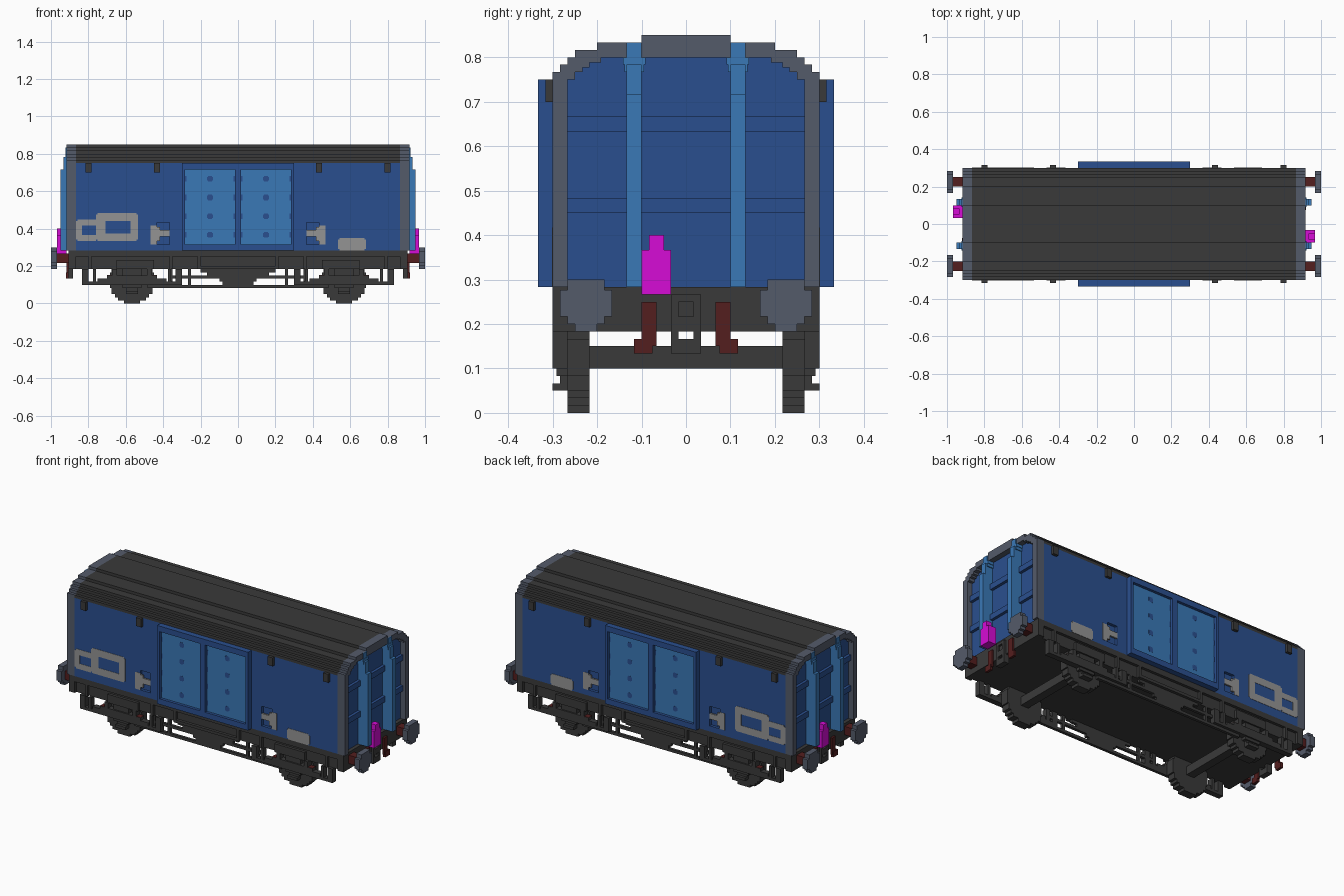
import bpy, bmesh, math
from mathutils import Vector

if "Cube" in bpy.data.objects:
    bpy.data.objects.remove(bpy.data.objects["Cube"], do_unlink=True)

U = 1 / 60  # one block of the grid everything is built on


def material(name, rgb):
    lin = [((c / 255 + 0.055) / 1.055) ** 2.4 for c in rgb] + [1]
    m = bpy.data.materials.new(name)
    m.use_nodes = True
    m.diffuse_color = lin
    m.node_tree.nodes["Principled BSDF"].inputs["Base Color"].default_value = lin
    return m


BLUE = material("body blue", (42, 79, 143))
LIGHT = material("light blue", (58, 120, 182))
DARK = material("charcoal", (58, 58, 58))
GREY = material("slate grey", (84, 91, 106))
PALE = material("pale grey", (148, 148, 148))
PINK = material("magenta", (214, 12, 214))
RED = material("dark red", (84, 30, 30))


def finish(name, bm, mat):
    bmesh.ops.recalc_face_normals(bm, faces=bm.faces)
    mesh = bpy.data.meshes.new(name)
    bm.to_mesh(mesh)
    bm.free()
    mesh.materials.append(mat)
    ob = bpy.data.objects.new(name, mesh)
    bpy.context.collection.objects.link(ob)
    return ob


def boxes(name, mat, items, signs=((1, 1),)):
    """Boxes (x0, x1, y0, y1, z0, z1) in blocks, repeated for each (x, y) sign."""
    bm = bmesh.new()
    for sx, sy in signs:
        for x0, x1, y0, y1, z0, z1 in items:
            for v in bmesh.ops.create_cube(bm, size=1)["verts"]:
                c = v.co.copy()
                v.co = Vector((sx * ((x0 + x1) / 2 + c.x * (x1 - x0)),
                               sy * ((y0 + y1) / 2 + c.y * (y1 - y0)),
                               (z0 + z1) / 2 + c.z * (z1 - z0))) * U
    return finish(name, bm, mat)


def stair(z, rows):
    """Stepped arch outline from (half width, top height) rows."""
    side = []
    for w, top in rows:
        side += [(w, z), (w, top)]
        z = top
    return side + [(-y, h) for y, h in reversed(side)]


def extrude(name, mat, outline, x0, x1):
    bm = bmesh.new()
    face = bm.faces.new([bm.verts.new((x0 * U, y * U, z * U)) for y, z in outline])
    ext = bmesh.ops.extrude_face_region(bm, geom=[face])["geom"]
    for v in ext:
        if isinstance(v, bmesh.types.BMVert):
            v.co.x = x1 * U
    return finish(name, bm, mat)


ALL = ((1, 1), (1, -1), (-1, 1), (-1, -1))
ENDS = ((1, 1), (-1, 1))
SIDES = ((1, 1), (1, -1))
TURN = ((1, 1), (-1, -1))

# Body, roof and end frames
curve = [(17, 47), (16, 48), (15, 49), (12, 50), (6, 51)]
inner = stair(17, [(16, 45), (15, 46), (14, 46.6), (13, 47.3), (11.5, 48)])
outer = stair(17, [(18, 46)] + curve)
extrude("body", BLUE, inner, -53, 53)
extrude("roof", DARK, stair(45, [(18, 46)] + curve), -52, 52)
for s, end in ((-1, "right"), (1, "left")):
    extrude(end + "_end_frame", GREY, outer + inner[::-1], 52 * s, 55 * s)

# Side walls with a shallow recess behind each handle
boxes("side_walls", BLUE, [
    (0, 52, 16, 17, 17, 45), (0, 22, 17, 18, 17, 45), (26, 52, 17, 18, 17, 45),
    (22, 26, 17, 18, 17, 19), (22, 26, 17, 18, 26, 45)], ALL)
boxes("side_handles", PALE, [
    (22, 26, 17.5, 18.1, 21.5, 23.5), (26, 28, 17.9, 18.1, 19, 25),
    (25, 26, 17.5, 18.1, 20, 24.5)], ALL)
boxes("roof_brackets", DARK, [(x, x + 2, 18, 19, 42, 45) for x in (25, 47)], ALL)

# Sliding doors
boxes("door_frames", BLUE, [
    (0, 1, 18, 20, 19, 43), (17, 18, 18, 20, 19, 43),
    (0, 18, 18, 20, 17, 19), (0, 18, 18, 20, 43, 45)], ALL)
boxes("door_panels", LIGHT, [(1, 17, 18, 19, 19, 43)], ALL)
dots = []
for z in (22, 28, 34, 40):
    dots += [(8.1, 9.9, 19, 19.05, z - 0.6, z + 0.6),
             (8.4, 9.6, 19, 19.05, z - 0.9, z + 0.9),
             (1, 1.4, 19, 19.05, z - 0.9, z + 0.9),
             (16.6, 17, 19, 19.05, z - 0.9, z + 0.9)]
boxes("door_rivets", BLUE, dots, ALL)


# Painted side panels: two outlined rectangles and a small plate
def outline(x0, x1, z0, z1, hx0, hx1, hz0, hz1):
    y = (18, 18.1)
    return [(x0, x0 + 0.5, *y, z0 + 0.5, z1 - 0.5), (x0 + 0.5, hx0, *y, z0, z1),
            (x1 - 0.5, x1, *y, z0 + 0.5, z1 - 0.5), (hx1, x1 - 0.5, *y, z0, z1),
            (hx0, hx1, *y, z0, hz0), (hx0, hx1, *y, hz1, z1)]


boxes("side_markings", PALE,
      outline(-52, -45, 20, 27, -50, -45.5, 22, 25)
      + outline(-45.5, -32, 20, 29, -42.5, -34.5, 22.5, 26.5)
      + [(32, 41, 18, 18.1, 17.5, 20.5), (32.5, 40.5, 18, 18.1, 20.5, 21),
         (32.5, 40.5, 18, 18.1, 17, 17.5)], SIDES)

# End wall ribs and posts
boxes("end_ribs", BLUE, [(53, 54, -16, 16, 38, 40), (53, 54, -16, 16, 27, 29)], ENDS)
boxes("end_posts", LIGHT, [
    (53, 56, 6, 8, 17, 47), (55, 55.3, 6, 8, 47, 50), (56, 57, 6, 8, 17, 43),
    (53, 55.4, 5.5, 8.5, 47, 48), (53, 55.4, 5.7, 8.3, 46, 47)], ALL)

# Tail lamps, one at each end
boxes("tail_lamps", PINK, [(55, 58, -6, -2, 16, 22), (56, 58, -5, -3, 22, 24)], TURN)

# Chassis: floor, channel-shaped sole bars and headstocks
boxes("chassis", DARK, [(-54, 54, -17, 17, 11, 17)])
boxes("sole_bars", DARK, [(0, 54, 17, 18, 15, 17), (27, 39, 17, 18, 11, 14),
                          (0, 12, 17, 18, 11, 12)]
      + [(x, x + 1, 17, 18, 11, 15) for x in (12, 21, 47)], ALL)
boxes("headstocks", DARK, [(52, 54.3, -18, 18, 11, 17)], ENDS)

# Hollow draw gear and brake hoses
boxes("draw_gear", DARK, [
    (53, 55, 1, 2, 8, 16), (53, 55, 0, 1, 15, 16), (53, 55, 0, 1, 11, 13),
    (53, 55, 0, 1, 8, 10)], ALL)
boxes("brake_hoses", RED, [(54.3, 55, 4, 6, 9, 15), (54.3, 55.2, 4.5, 7, 8, 10)], ALL)

# Buffers
boxes("buffer_shafts", RED, [(54, 58, 12, 15, 13, 16)], ALL)
boxes("buffer_heads", GREY, [
    (58, 60, 13.5 - w, 13.5 + w, z0, z1)
    for w, z0, z1 in ((1.5, 11, 12), (2.5, 12, 13), (3.5, 13, 16.6), (2.5, 16.6, 18))], ALL)

# Wheels and axles
half = [2.5, 4.5, 5.5, 6.5, 6.5, 7, 7, 7, 7, 7, 6.5]
boxes("wheels", DARK, [(34 - w, 34 + w, 13, 16, z, z + 1)
                       for z, w in enumerate(half)], ALL)
boxes("axles", DARK, [(32.5, 35.5, -13, 13, 6, 9)], ENDS)

# Springs, axle boxes and hangers
springs = [(34 - w, 34 + w, 16, 18, z, z + 1) for z, w in ((8, 8), (7, 11), (6, 14))]
springs += [(31, 37, 16, 17.5, 5, 11), (32, 36, 16, 18, 3, 4), (32, 36, 16, 17, 4, 5)]
for s in (-1, 1):
    for a, w, z in ((15, 1, 6), (12, 0.5, 7), (5.5, 0.7, 8)):
        springs.append((34 + s * a - w, 34 + s * a + w, 16, 18, z, 11))
boxes("springs", DARK, springs, ALL)
boxes("spring_pins", RED, [(x, x + 3, 16, 17.9, 9, 9.1) for x in (26, 39)], ALL)

# Central truss and brake rail
truss = [(0, w, 16, 17, z, z + 1)
         for z, w in ((10, 12), (9, 10), (8, 8), (7, 6), (6, 5), (5, 4))]
truss += [(4, 29, 16, 17, 5, 6), (8, 22, 16, 17, 8, 9),
          (15, 16, 16, 17, 6, 11), (21, 22, 16, 17, 6, 11)]
boxes("truss", DARK, truss, ALL)
